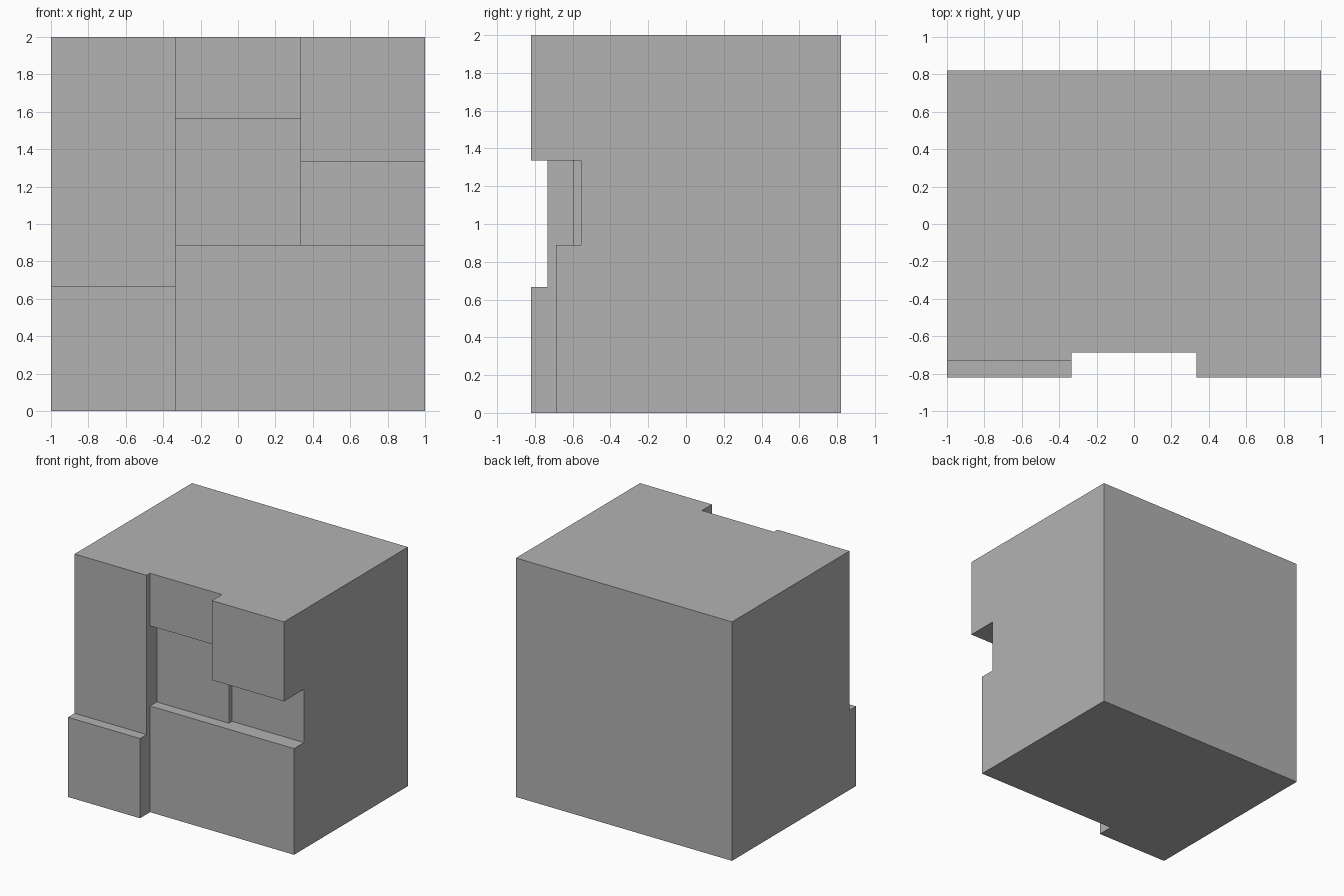
import bpy
import bmesh

if "Cube" in bpy.data.objects:
    bpy.data.objects.remove(bpy.data.objects["Cube"], do_unlink=True)

HEIGHT = 2.0
BACK = 0.82
EDGE = 1 / 3      # column boundary, mirrored about the centre

grey = bpy.data.materials.new("stone_grey")
grey.use_nodes = True
colour = (0.448, 0.448, 0.448, 1)
grey.diffuse_color = colour
grey.node_tree.nodes["Principled BSDF"].inputs["Base Color"].default_value = colour


def stepped_column(name, x0, x1, steps):
    """Extrude a side profile across x; steps are (front y, top z), bottom up."""
    profile = [(BACK, 0)]
    z = 0
    for y, top in steps:
        profile += [(y, z), (y, top)]
        z = top
    profile.append((BACK, HEIGHT))

    bm = bmesh.new()
    face = bm.faces.new([bm.verts.new((x0, y, z)) for y, z in profile])
    result = bmesh.ops.extrude_face_region(bm, geom=[face])
    moved = [v for v in result["geom"] if isinstance(v, bmesh.types.BMVert)]
    bmesh.ops.translate(bm, verts=moved, vec=(x1 - x0, 0, 0))
    bmesh.ops.recalc_face_normals(bm, faces=bm.faces)

    mesh = bpy.data.meshes.new(name)
    bm.to_mesh(mesh)
    bm.free()
    mesh.materials.append(grey)
    obj = bpy.data.objects.new(name, mesh)
    bpy.context.collection.objects.link(obj)
    return obj


# Left-hand column seen from the front: projecting base, flat wall above
stepped_column("right_column", -1, -EDGE, [(-BACK, 0.667), (-0.733, HEIGHT)])

# Middle column: base panel, recessed panel, lintel
stepped_column("middle_column", -EDGE, EDGE,
               [(-0.687, 0.889), (-0.598, 1.56), (-0.687, HEIGHT)])

# Far column: base panel, deepest recess, overhanging block
stepped_column("left_column", EDGE, 1,
               [(-0.687, 0.889), (-0.556, 1.335), (-BACK, HEIGHT)])
